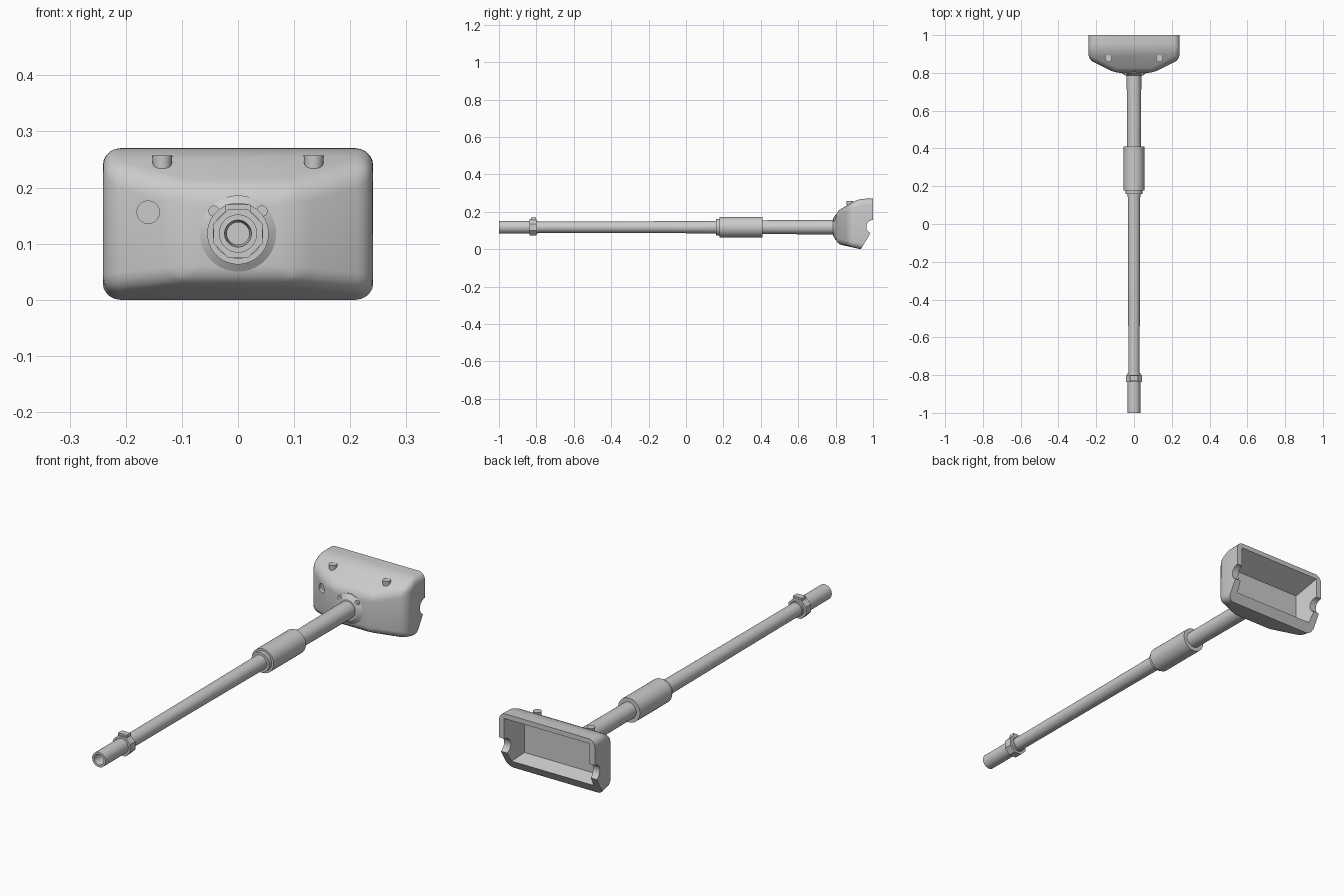
import bpy, bmesh, math
from mathutils import Vector, Matrix

if "Cube" in bpy.data.objects:
    bpy.data.objects.remove(bpy.data.objects["Cube"])

AXIS_Z = 0.118  # height of the pole axis

grey = bpy.data.materials.new("plain_grey")
grey.diffuse_color = (0.6, 0.6, 0.6, 1)
grey.use_nodes = True
grey.node_tree.nodes["Principled BSDF"].inputs["Base Color"].default_value = grey.diffuse_color


def finish(bm, name):
    bmesh.ops.recalc_face_normals(bm, faces=bm.faces[:])
    me = bpy.data.meshes.new(name)
    bm.to_mesh(me)
    bm.free()
    ob = bpy.data.objects.new(name, me)
    bpy.context.collection.objects.link(ob)
    me.materials.append(grey)
    return ob


def activate(ob):
    bpy.ops.object.select_all(action='DESELECT')
    ob.select_set(True)
    bpy.context.view_layer.objects.active = ob


def smooth(ob, angle=28):
    activate(ob)
    bpy.ops.object.shade_smooth_by_angle(angle=math.radians(angle))


def lathe(name, profile, sides=32, x=0, z=AXIS_Z, closed=False):
    """Turn (radius, y) points around an axis parallel to y."""
    bm = bmesh.new()
    rings = []
    for r, y in profile:
        rings.append([bm.verts.new((x + r * math.cos(a), y, z + r * math.sin(a)))
                      for a in [math.tau * (i + 0.5) / sides for i in range(sides)]])
    pairs = list(zip(rings, rings[1:]))
    if closed:
        pairs.append((rings[-1], rings[0]))
    for a, b in pairs:
        for i in range(sides):
            j = (i + 1) % sides
            bm.faces.new((a[i], a[j], b[j], b[i]))
    if not closed:
        bm.faces.new(rings[0])
        bm.faces.new(rings[-1])
    return finish(bm, name)


def box(name, size, loc):
    bm = bmesh.new()
    bmesh.ops.create_cube(bm, size=1)
    bmesh.ops.scale(bm, vec=size, verts=bm.verts)
    bmesh.ops.translate(bm, vec=loc, verts=bm.verts)
    return finish(bm, name)


def slice_off(bm, point, normal):
    res = bmesh.ops.bisect_plane(bm, geom=bm.verts[:] + bm.edges[:] + bm.faces[:],
                                 plane_co=point, plane_no=Vector(normal).normalized(),
                                 clear_outer=True)
    edges = [e for e in res['geom_cut'] if isinstance(e, bmesh.types.BMEdge)]
    bmesh.ops.holes_fill(bm, edges=edges, sides=0)


def subtract(target, cutter):
    activate(target)
    mod = target.modifiers.new("cut", 'BOOLEAN')
    mod.operation = 'DIFFERENCE'
    mod.solver = 'EXACT'
    mod.object = cutter
    bpy.ops.object.modifier_apply(modifier=mod.name)
    bpy.data.objects.remove(cutter)


# Head housing: block with sloped front faces, rounded, then trimmed at the back
bm = bmesh.new()
bmesh.ops.create_cube(bm, size=1)
bmesh.ops.scale(bm, vec=(0.482, 0.5, 0.47), verts=bm.verts)
bmesh.ops.translate(bm, vec=(0, 1.05, 0.035), verts=bm.verts)
slice_off(bm, (0, 0.925, 0.27), (0, -0.07, 0.125))
slice_off(bm, (0, 0.935, 0.0), (0, -0.03, -0.135))
for s in (-1, 1):
    slice_off(bm, (s * 0.10, 0.80, 0), (s * 0.07, -0.14, 0))
bmesh.ops.bevel(bm, geom=bm.edges[:], offset=0.031, segments=5, profile=0.5,
                affect='EDGES', clamp_overlap=True)
slice_off(bm, (0, 1.0, 0), (0, 1, 0))
slice_off(bm, (0, 0.935, 0), (0, 0.11, -0.065))
housing = finish(bm, "head_housing")

# Tapered cavity open at the back
bm = bmesh.new()
loops = []
for y, hw, z0, z1 in ((0.89, 0.19, 0.058, 0.20), (1.0, 0.215, 0.03, 0.248),
                      (1.1, 0.215, 0.03, 0.248)):
    loops.append([bm.verts.new(p) for p in
                  ((-hw, y, z0), (hw, y, z0), (hw, y, z1), (-hw, y, z1))])
for a, b in zip(loops, loops[1:]):
    for i in range(4):
        j = (i + 1) % 4
        bm.faces.new((a[i], a[j], b[j], b[i]))
bm.faces.new(loops[0])
bm.faces.new(loops[-1])
subtract(housing, finish(bm, "cavity_cutter"))

# Round notches through both side walls
bm = bmesh.new()
bmesh.ops.create_cone(bm, cap_ends=True, segments=32, radius1=0.036, radius2=0.036, depth=0.7,
                      matrix=Matrix.Translation((0, 1.0, 0.12)) @ Matrix.Rotation(math.pi / 2, 4, 'Y'))
subtract(housing, finish(bm, "notch_cutter"))

# Shallow round recess on the front
subtract(housing, lathe("recess_cutter", [(0.02, 0.7), (0.02, 0.852)], x=-0.16, z=0.156))
smooth(housing)

# Two pegs on the upper slope
for side, s in (("left", -1), ("right", 1)):
    bm = bmesh.new()
    bmesh.ops.create_cone(bm, cap_ends=True, segments=24, radius1=0.015, radius2=0.018,
                          depth=0.04, matrix=Matrix.Translation((s * 0.135, 0.876, 0.237)))
    smooth(finish(bm, side + "_peg"))

# Socket where the pole meets the head
smooth(lathe("pole_socket", [(0.068, 0.81), (0.068, 0.80), (0.048, 0.787)]))
for side, s in (("left", -1), ("right", 1)):
    smooth(lathe(side + "_socket_knob", [(0.010, 0.81), (0.010, 0.788)], 16, s * 0.043, 0.158))

# Upper tube
smooth(lathe("upper_tube", [(0.037, 0.39), (0.039, 0.80)]))

# Joining sleeve with a narrower front lip
smooth(lathe("joining_sleeve", [(0.040, 0.16), (0.045, 0.16), (0.045, 0.178),
                                (0.055, 0.178), (0.055, 0.41), (0.035, 0.41)]))

# Lower tube with a hollow open end
smooth(lathe("lower_tube", [(0.0335, 0.2), (0.031, -0.36), (0.030, -0.80)]))
smooth(lathe("grip_end", [(0.034, -0.79), (0.034, -1.0), (0.024, -1.0),
                          (0.020, -0.96), (0.020, -0.82)]))

# Eight-sided clamp collar with a top tab and side lugs
lathe("clamp_collar", [(0.030, -0.80), (0.047, -0.80), (0.047, -0.837), (0.030, -0.837)],
      8, closed=True)
box("clamp_tab", (0.044, 0.028, 0.014), (0, -0.816, 0.163))
